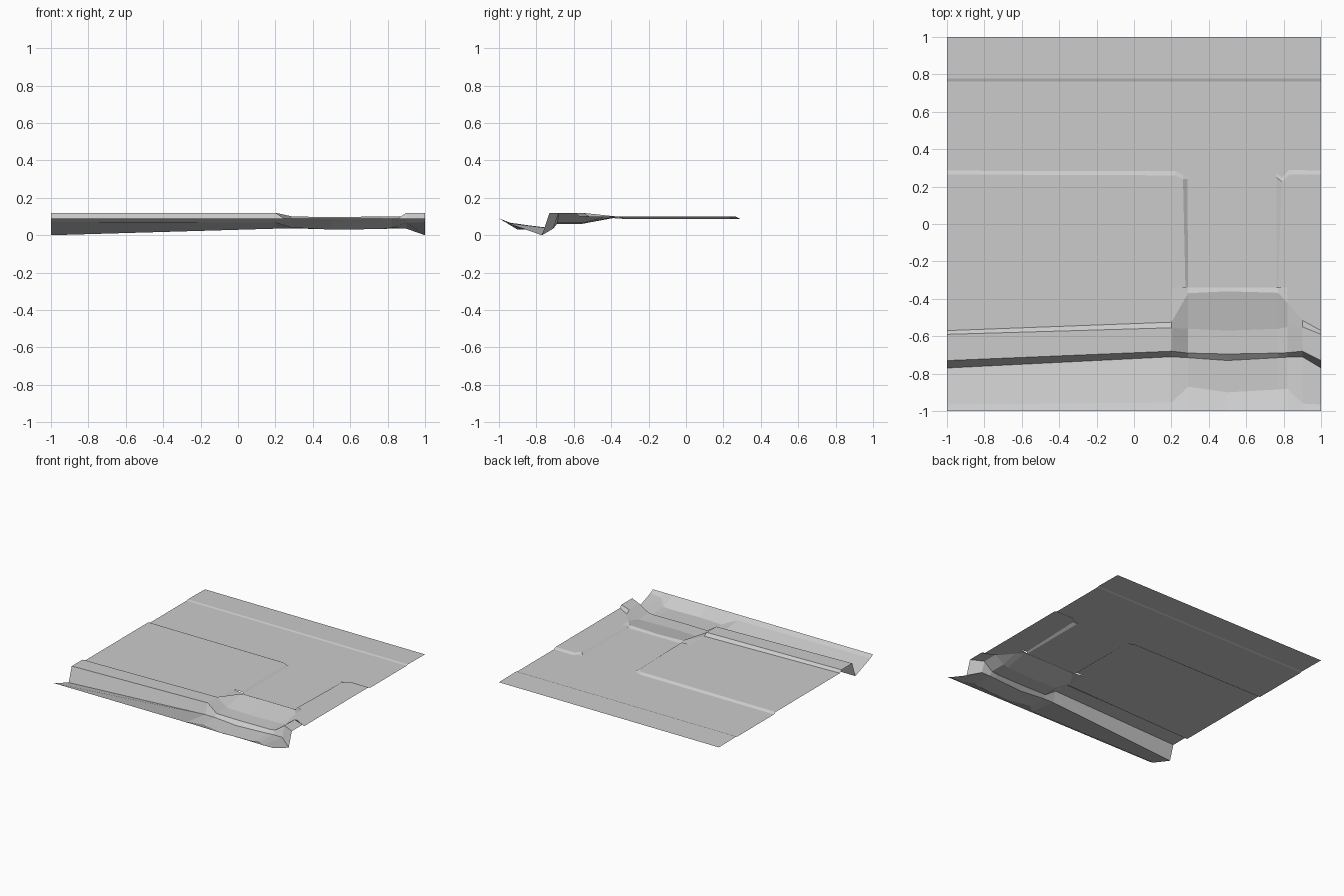
import bpy

if "Cube" in bpy.data.objects:
    bpy.data.objects.remove(bpy.data.objects["Cube"])

FLOOR, LAWN = 0.088, 0.10


def loft(name, sections):
    """Skin a sheet across point sections running left to right."""
    n = len(sections[0])
    verts = [p for s in sections for p in s]
    faces = []
    for i in range(len(sections) - 1):
        for j in range(n - 1):
            a, b = i * n + j, (i + 1) * n + j
            faces.append((a, b, b + 1, a + 1))
    mesh = bpy.data.meshes.new(name)
    mesh.from_pydata(verts, [], faces)
    mesh.update()
    obj = bpy.data.objects.new(name, mesh)
    bpy.context.collection.objects.link(obj)
    return obj


# Ditch and bank: x, ground level behind, then (y, z) of
# ditch lip, ditch foot, bank front, bank back, bank toe
edge = ((-.965, .07), (-.77, 0), (-.73, .12), (-.59, .12), (-.57, .10))
bank = [
    (-1, LAWN, edge),
    (.20, LAWN, ((-.955, .067), (-.71, .035), (-.68, .12), (-.555, .12), (-.525, .10))),
    (.29, FLOOR, ((-.87, .04), (-.715, .037), (-.69, .06), (-.56, .06), (-.37, .10))),
    (.50, FLOOR, ((-.90, .03), (-.73, .031), (-.695, .06), (-.57, .06), (-.36, .097))),
    (.77, FLOOR, ((-.885, .033), (-.715, .035), (-.69, .06), (-.56, .06), (-.368, .10))),
    (.82, LAWN, ((-.88, .04), (-.712, .036), (-.688, .065), (-.55, .065), (-.42, .10))),
    (.90, LAWN, ((-.96, .066), (-.71, .035), (-.68, .12), (-.55, .12), (-.515, .10))),
    (1, LAWN, edge),
]
loft("ditch_and_bank", [
    [(x, -1, .09)] + [(x, y, z) for y, z in prof] + [(x, -.34, g)]
    for x, g, prof in bank])

# Raised lawns and sunken path: x at south, x at north, step top y, step foot y, height
ground = [
    (-1, -1, .265, .285, LAWN),
    (.22, .22, .26, .283, LAWN),
    (.275, .262, .24, .265, LAWN),
    (.29, .285, .24, .26, FLOOR),
    (.50, .50, .24, .26, FLOOR),
    (.762, .762, .25, .27, FLOOR),
    (.77, .79, .225, .25, LAWN),
    (.83, .83, .265, .29, LAWN),
    (1, 1, .265, .285, LAWN),
]
loft("ground", [
    [(xs, -.34, z), (xn, y0, z), (xn, y1, FLOOR), (xn, .762, FLOOR),
     (xn, .777, .093), (xn, 1, .09)]
    for xs, xn, y0, y1, z in ground])
